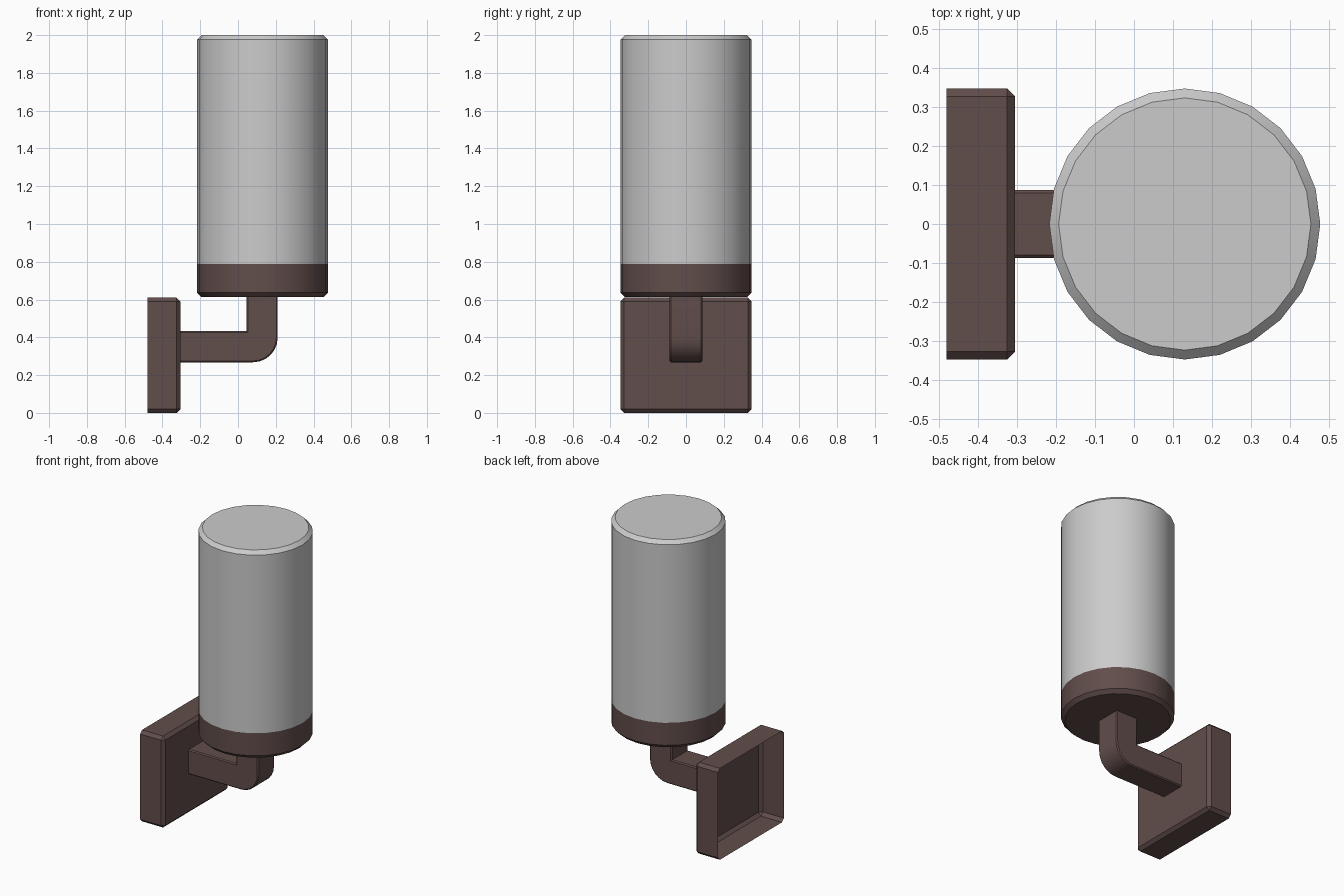
import bpy, bmesh, math

if "Cube" in bpy.data.objects:
    bpy.data.objects.remove(bpy.data.objects["Cube"])

brown = bpy.data.materials.new("brown_metal")
brown.diffuse_color = (0.12, 0.075, 0.07, 1)
brown.use_nodes = True
brown.node_tree.nodes["Principled BSDF"].inputs["Base Color"].default_value = brown.diffuse_color

CX, R, B = 0.13, 0.347, 0.024   # lamp axis, radius, chamfer
X0, X1 = -0.48, -0.305          # wall plate back and front


def finish(name, bm, mat=None, angle=30):
    bmesh.ops.recalc_face_normals(bm, faces=bm.faces[:])
    me = bpy.data.meshes.new(name)
    bm.to_mesh(me)
    bm.free()
    ob = bpy.data.objects.new(name, me)
    bpy.context.collection.objects.link(ob)
    if mat:
        me.materials.append(mat)
    bpy.ops.object.select_all(action='DESELECT')
    ob.select_set(True)
    bpy.context.view_layer.objects.active = ob
    bpy.ops.object.shade_smooth_by_angle(angle=math.radians(angle))
    return ob


def lathe(name, profile, mat=None, n=24):
    """Rings from (radius, z) pairs; the last ring is closed by a flat disc."""
    bm = bmesh.new()
    rings = [[bm.verts.new((CX + r * math.cos(2 * math.pi * i / n),
                            r * math.sin(2 * math.pi * i / n), z))
              for i in range(n)] for r, z in profile]
    for a, b in zip(rings, rings[1:]):
        for i in range(n):
            j = (i + 1) % n
            bm.faces.new((a[i], a[j], b[j], b[i]))
    bm.faces.new(rings[-1])
    return finish(name, bm, mat)


# Glass shade and the metal cup under it
lathe("shade", [(R, 0.787), (R, 2 - B), (R - B, 2)])
lathe("shade_cup", [(R, 0.787), (R, 0.613 + B), (R - B, 0.613)], brown)

# Wall plate: chamfered shell, open at the back
bm = bmesh.new()
bmesh.ops.create_cube(bm, size=1)
for v in bm.verts:
    v.co.x = X1 if v.co.x > 0 else X0
    v.co.y *= 2 * R
    v.co.z = 0.61 if v.co.z > 0 else 0
back = [f for f in bm.faces if f.normal.x < -0.9]
bmesh.ops.delete(bm, geom=back, context='FACES')
bmesh.ops.bevel(bm, geom=[e for e in bm.edges if not e.is_boundary],
                offset=0.02, segments=1, affect='EDGES')
finish("wall_plate", bm, brown)

# Elbow arm: side profile with a rounded outer bend, given width along y
W, XR, ZB, BEND = 0.087, 0.21, 0.268, 0.13
arc = [(XR - BEND + BEND * math.sin(t), ZB + BEND - BEND * math.cos(t))
       for t in (math.radians(15 * k) for k in range(7))]
side = [(X1, ZB)] + arc + [(XR, 0.613), (0.045, 0.613), (0.045, 0.433), (X1, 0.433)]
bm = bmesh.new()
face = bm.faces.new([bm.verts.new((x, -W, z)) for x, z in side])
ext = bmesh.ops.extrude_face_region(bm, geom=[face], use_keep_orig=True)
for v in ext["geom"]:
    if isinstance(v, bmesh.types.BMVert):
        v.co.y = W
bmesh.ops.recalc_face_normals(bm, faces=bm.faces[:])
# remove the hidden ends where the arm meets plate and cup
ends = [f for f in bm.faces if all(abs(v.co.x - X1) < 1e-4 for v in f.verts)
        or all(abs(v.co.z - 0.613) < 1e-4 for v in f.verts)]
bmesh.ops.delete(bm, geom=ends, context='FACES')
rims = [e for e in bm.edges if not e.is_boundary
        and abs(e.verts[0].co.y - e.verts[1].co.y) < 1e-4]
bmesh.ops.bevel(bm, geom=rims, offset=0.007, segments=1, affect='EDGES')
finish("elbow_arm", bm, brown)
